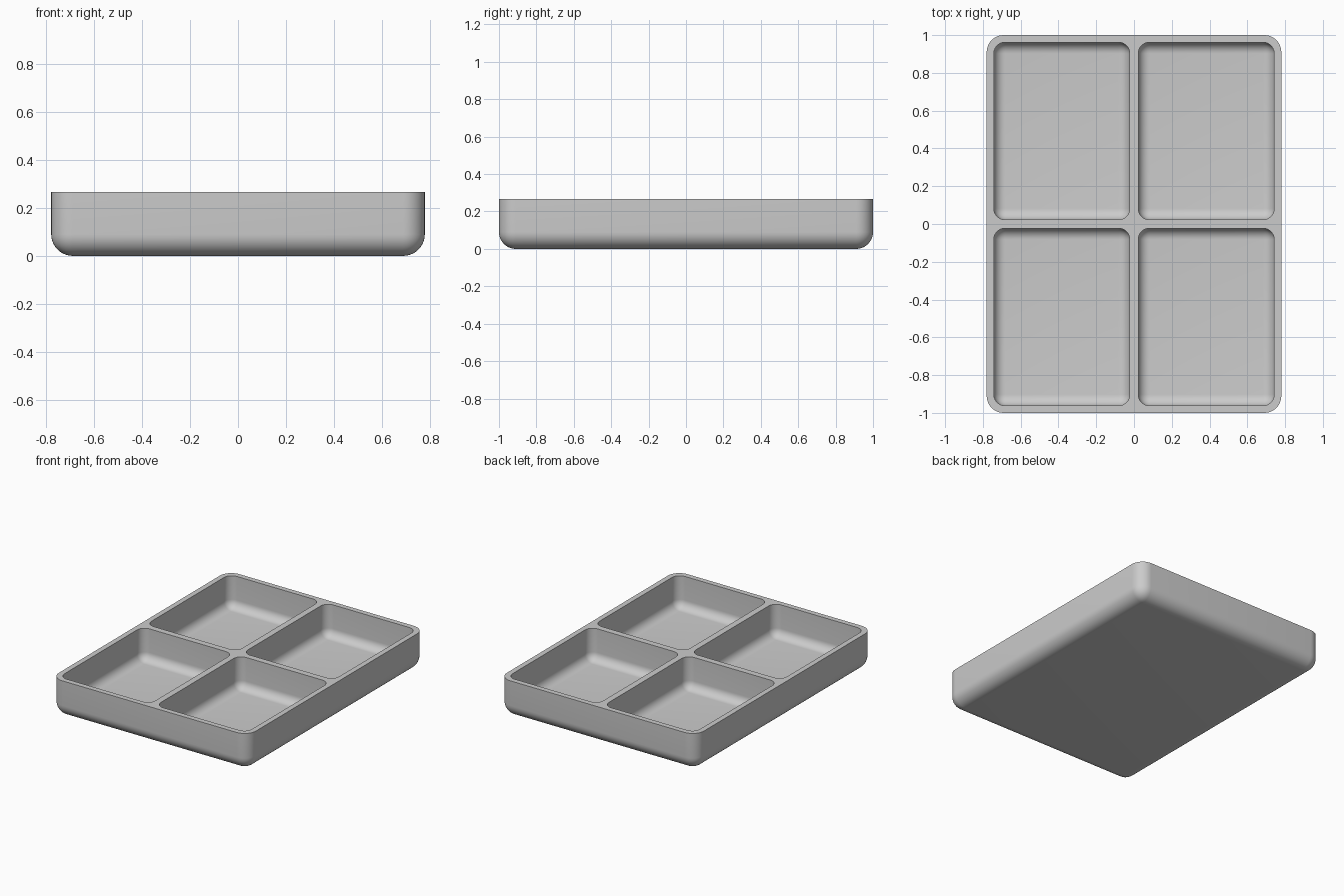
import bpy, bmesh, math

cube = bpy.data.objects.get("Cube")
if cube:
    bpy.data.objects.remove(cube, do_unlink=True)

HALF_X, HALF_Y, HEIGHT = 0.78, 1.0, 0.267
WALL, DIVIDER, FLOOR = 0.038, 0.045, 0.038

grey = bpy.data.materials.new("plain grey")
grey.use_nodes = True
colour = (0.6, 0.6, 0.6, 1)
grey.diffuse_color = colour
grey.node_tree.nodes["Principled BSDF"].inputs["Base Color"].default_value = colour


def rounded_block(name, lo, hi, radius):
    """Box with rounded upright and bottom edges and a sharp flat top."""
    bm = bmesh.new()
    bmesh.ops.create_cube(bm, size=1)
    for v in bm.verts:
        v.co = [a + (c + 0.5) * (b - a) for a, b, c in zip(lo, hi, v.co)]
    edges = [e for e in bm.edges if min(v.co.z for v in e.verts) < lo[2] + 0.001]
    bmesh.ops.bevel(bm, geom=edges, offset=radius, segments=10, profile=0.5,
                    affect='EDGES', clamp_overlap=False)
    mesh = bpy.data.meshes.new(name)
    bm.to_mesh(mesh)
    bm.free()
    mesh.materials.append(grey)
    obj = bpy.data.objects.new(name, mesh)
    bpy.context.collection.objects.link(obj)
    return obj


# Outer tray body
tray = rounded_block("tray", (-HALF_X, -HALF_Y, 0), (HALF_X, HALF_Y, HEIGHT), 0.09)

# Four rounded compartments, cut out of the body
inner = DIVIDER / 2
for sx in (-1, 1):
    for sy in (-1, 1):
        xs = sorted((sx * inner, sx * (HALF_X - WALL)))
        ys = sorted((sy * inner, sy * (HALF_Y - WALL)))
        cutter = rounded_block("compartment_cutter", (xs[0], ys[0], FLOOR),
                               (xs[1], ys[1], HEIGHT + 0.1), 0.06)
        cut = tray.modifiers.new("compartment", 'BOOLEAN')
        cut.operation, cut.solver, cut.object = 'DIFFERENCE', 'EXACT', cutter
        bpy.context.view_layer.objects.active = tray
        bpy.ops.object.modifier_apply(modifier=cut.name)
        bpy.data.objects.remove(cutter, do_unlink=True)

# Smooth fillets, crisp rim
for obj in bpy.context.selected_objects:
    obj.select_set(False)
tray.select_set(True)
bpy.context.view_layer.objects.active = tray
bpy.ops.object.shade_smooth_by_angle(angle=math.radians(35))
